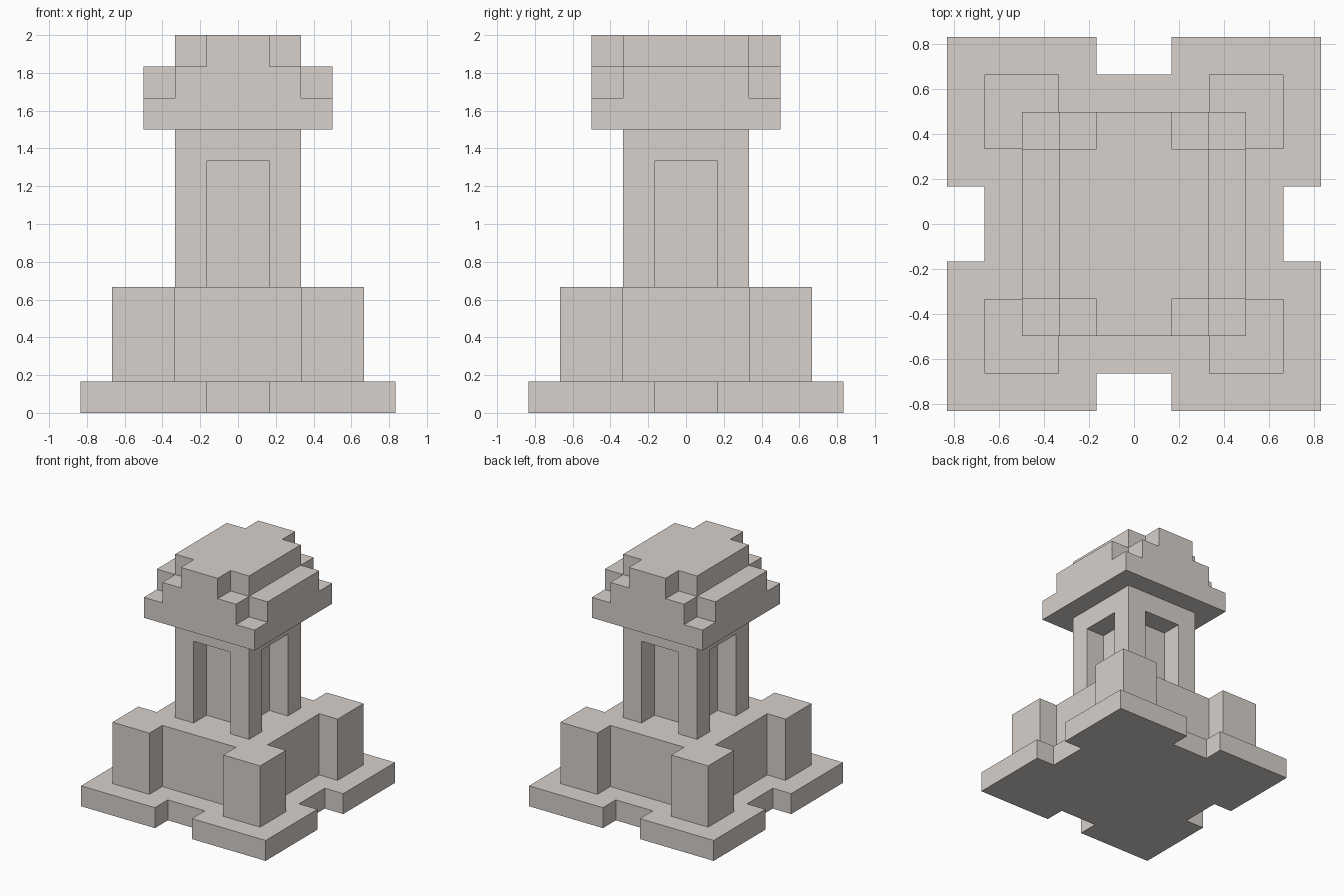
import bpy
import bmesh

U = 1 / 6  # size of one block

cube = bpy.data.objects.get("Cube")
if cube:
    bpy.data.objects.remove(cube, do_unlink=True)

# Single stone colour
stone = bpy.data.materials.new("pale_warm_grey_stone")
stone.use_nodes = True
colour = (0.68, 0.635, 0.595, 1)
stone.diffuse_color = colour
stone.node_tree.nodes["Principled BSDF"].inputs["Base Color"].default_value = colour


def extrude_plan(name, outline, z0, z1):
    """Solid prism from a plan outline, in block units."""
    bm = bmesh.new()
    face = bm.faces.new([bm.verts.new((x * U, y * U, z0 * U)) for x, y in outline])
    top = bmesh.ops.extrude_face_region(bm, geom=[face], use_keep_orig=True)
    verts = [g for g in top["geom"] if isinstance(g, bmesh.types.BMVert)]
    bmesh.ops.translate(bm, verts=verts, vec=(0, 0, (z1 - z0) * U))
    bmesh.ops.recalc_face_normals(bm, faces=bm.faces)
    mesh = bpy.data.meshes.new(name)
    bm.to_mesh(mesh)
    bm.free()
    mesh.materials.append(stone)
    obj = bpy.data.objects.new(name, mesh)
    bpy.context.collection.objects.link(obj)


def mirrored(quarter):
    """Mirror a quarter outline (running from +x to +y) into a full plan."""
    half = quarter + [(-x, y) for x, y in reversed(quarter)]
    return half + [(x, -y) for x, y in reversed(half)]


# Stacked layers: quarter plan, bottom and top height
layers = {
    "plinth": ([(4, 1), (5, 1), (5, 5), (1, 5), (1, 4)], 0, 1),
    "pedestal": ([(3, 2), (4, 2), (4, 4), (2, 4), (2, 3)], 1, 4),
    "shaft_core": ([(1, 1)], 4, 8),
    "lintel": ([(2, 2)], 8, 9),
    "cap_slab": ([(3, 3)], 9, 10),
    "cap_middle": ([(3, 2), (2, 2), (2, 3)], 10, 11),
    "cap_top": ([(2, 2), (1, 2), (1, 3)], 11, 12),
}
for name, (quarter, z0, z1) in layers.items():
    extrude_plan(name, mirrored(quarter), z0, z1)

# Corner pillars framing the four niches
for side, sx in (("left", 1), ("right", -1)):
    for end, sy in (("front", -1), ("back", 1)):
        square = [(sx, sy), (2 * sx, sy), (2 * sx, 2 * sy), (sx, 2 * sy)]
        extrude_plan(f"{end}_{side}_pillar", square, 4, 8)
